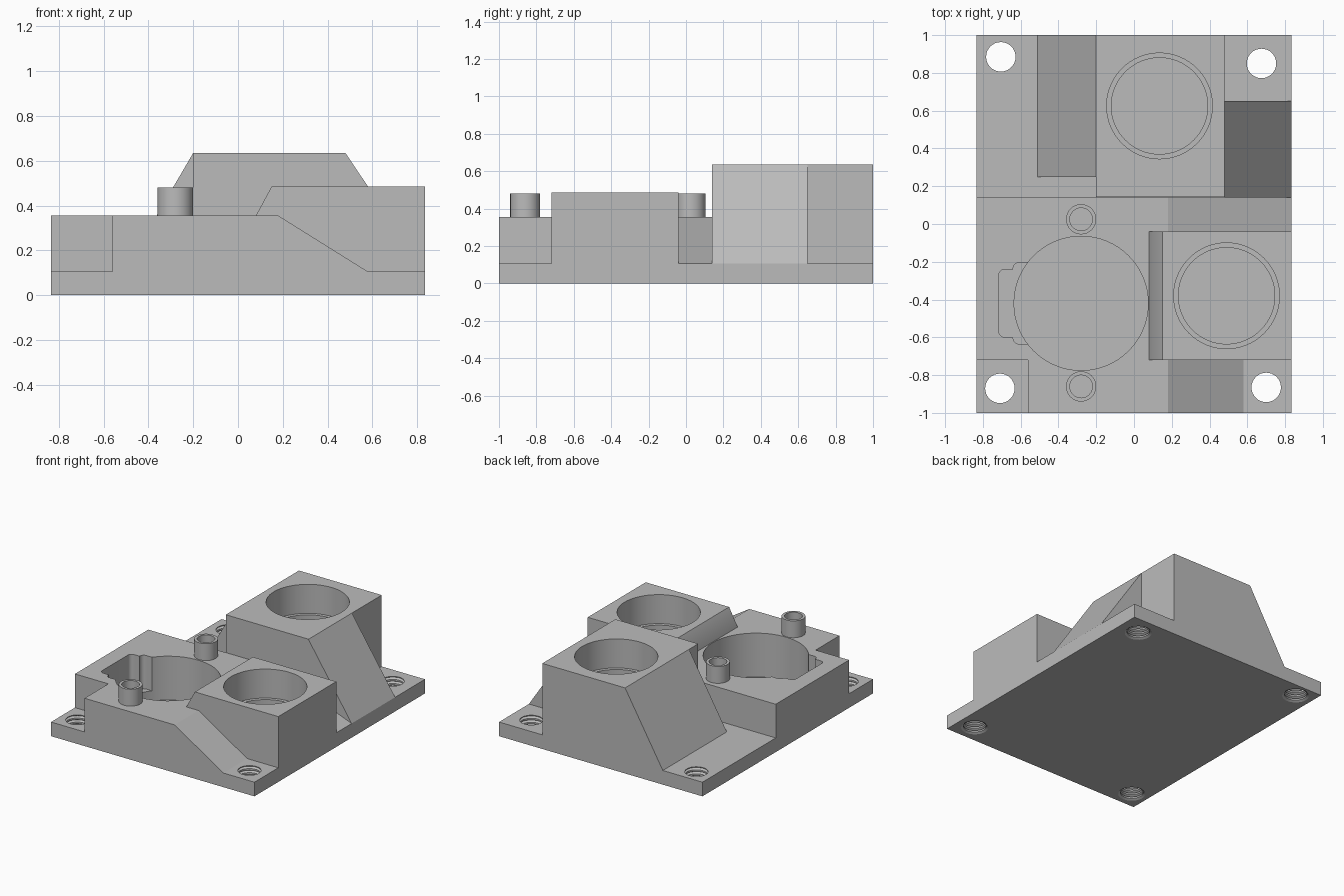
import bpy, bmesh, math
from mathutils import Vector

if "Cube" in bpy.data.objects:
    bpy.data.objects.remove(bpy.data.objects["Cube"])

grey = bpy.data.materials.new("plain grey")
grey.use_nodes = True
grey.diffuse_color = (0.5, 0.5, 0.5, 1)
grey.node_tree.nodes["Principled BSDF"].inputs["Base Color"].default_value = grey.diffuse_color


def make_object(name, bm):
    bmesh.ops.recalc_face_normals(bm, faces=bm.faces)
    mesh = bpy.data.meshes.new(name)
    bm.to_mesh(mesh)
    bm.free()
    mesh.materials.append(grey)
    obj = bpy.data.objects.new(name, mesh)
    bpy.context.scene.collection.objects.link(obj)
    return obj


def prism(name, outline, start, end, along):
    """Extrude an outline: (x, z) points along y, or (x, y) points along z."""
    bm = bmesh.new()
    place = (lambda a, b: (a, start, b)) if along == "y" else (lambda a, b: (a, b, start))
    face = bm.faces.new([bm.verts.new(place(a, b)) for a, b in outline])
    out = bmesh.ops.extrude_face_region(bm, geom=[face])
    shift = Vector((0, end - start, 0) if along == "y" else (0, 0, end - start))
    moved = [v for v in out["geom"] if isinstance(v, bmesh.types.BMVert)]
    bmesh.ops.translate(bm, verts=moved, vec=shift)
    return make_object(name, bm)


def rect(x0, x1, y0, y1):
    return [(x0, y0), (x1, y0), (x1, y1), (x0, y1)]


def lathe(name, profile, x, y, steps=64):
    """Spin (radius, z) points about a vertical axis."""
    bm = bmesh.new()
    verts = [bm.verts.new((x + r, y, z)) for r, z in profile]
    edges = [bm.edges.new(pair) for pair in zip(verts, verts[1:])]
    bmesh.ops.spin(bm, geom=verts + edges, cent=(x, y, 0), axis=(0, 0, 1),
                   angle=2 * math.pi, steps=steps)
    bmesh.ops.remove_doubles(bm, verts=bm.verts, dist=0.0001)
    return make_object(name, bm)


def round_box(name, x0, x1, y0, y1, z0, z1, radius):
    obj = prism(name, rect(x0, x1, y0, y1), z0, z1, "z")
    bm = bmesh.new()
    bm.from_mesh(obj.data)
    upright = [e for e in bm.edges if abs(e.verts[0].co.z - e.verts[1].co.z) > 0.01]
    bmesh.ops.bevel(bm, geom=upright, offset=radius, segments=5, affect="EDGES", profile=0.5)
    bm.to_mesh(obj.data)
    bm.free()
    return obj


def cut(target, cutters):
    for cutter in cutters:
        cutter.hide_render = True
        mod = target.modifiers.new("cut", "BOOLEAN")
        mod.operation = "DIFFERENCE"
        mod.solver = "EXACT"
        mod.object = cutter
    graph = bpy.context.evaluated_depsgraph_get()
    mesh = bpy.data.meshes.new_from_object(target.evaluated_get(graph))
    target.modifiers.clear()
    target.data = mesh


def stepped_bore(name, x, y, top, ledge, floor):
    return lathe(name, [(0, top + 0.1), (0.28, top + 0.1), (0.28, ledge),
                        (0.255, ledge), (0.255, floor), (0, floor)], x, y)


W, PLATE, DECK, LOW, HIGH = 0.835, 0.105, 0.355, 0.485, 0.635

# Main solids
base_plate = prism("base_plate", rect(-W, W, -1, 1), 0, PLATE, "z")
deck = prism("deck", [(-0.56, -1), (0.18, -1), (0.18, 0.14), (-W, 0.14),
                      (-W, -0.72), (-0.56, -0.72)], PLATE, DECK, "z")
front_ramp = prism("front_ramp", [(0.18, PLATE), (0.58, PLATE), (0.18, DECK)],
                   -1, -0.72, "y")
middle_ramp = prism("middle_ramp", [(0.18, PLATE), (W, PLATE), (0.18, DECK)],
                    -0.04, 0.14, "y")
low_block = prism("low_block", [(0.08, PLATE), (W, PLATE), (W, LOW), (0.15, LOW),
                                (0.08, DECK)], -0.72, -0.04, "y")
high_block = prism("high_block", rect(-0.2, 0.48, 0.142, 1), PLATE, HIGH, "z")
left_buttress = prism("left_buttress", [(-0.51, PLATE), (-0.2, PLATE), (-0.2, HIGH)],
                      0.25, 1, "y")
right_buttress = prism("right_buttress", [(0.48, PLATE), (W, PLATE), (0.48, HIGH)],
                       0.14, 0.65, "y")

# Round pocket with a stepped side notch
pocket = [
    lathe("pocket_cutter", [(0, 0.6), (0.355, 0.6), (0.355, 0.03), (0, 0.03)], -0.28, -0.42),
    round_box("notch_cutter", -0.64, -0.4, -0.635, -0.205, PLATE + 0.001, 0.6, 0.03),
    round_box("slot_cutter", -0.715, -0.5, -0.6, -0.24, PLATE + 0.001, 0.6, 0.03),
]

# Threaded corner holes
pitch, turns = 0.03, 5
thread = [(0, -0.02)]
for i in range(turns):
    z = -0.02 + i * pitch
    thread += [(0.078, z), (0.078, z + pitch * 0.4), (0.095, z + pitch * 0.7)]
top = -0.02 + turns * pitch
thread += [(0.078, top), (0, top)]
corners = [(-0.705, 0.885), (0.675, 0.85), (-0.71, -0.87), (0.70, -0.865)]
holes = [lathe("thread_cutter", thread, x, y, 32) for x, y in corners]

# Stepped bores in the two blocks
low_bore = stepped_bore("low_bore_cutter", 0.49, -0.38, LOW, 0.27, 0.23)
high_bore = stepped_bore("high_bore_cutter", 0.135, 0.625, HIGH, 0.42, 0.38)

cut(base_plate, holes + pocket[:1])
cut(deck, pocket)
cut(low_block, [low_bore])
cut(high_block, [high_bore])

# Hollow posts
posts = [lathe(name, [(0, DECK), (0.08, DECK), (0.08, 0.48), (0.06, 0.48),
                      (0.06, DECK + 0.005), (0, DECK + 0.005)], -0.28, y, 32)
         for name, y in (("rear_post", 0.025), ("front_post", -0.86))]

for cutter in pocket + holes + [low_bore, high_bore]:
    bpy.data.objects.remove(cutter)

# Smooth the round walls, keep edges sharp
bpy.ops.object.select_all(action="DESELECT")
for obj in [base_plate, deck, low_block, high_block] + posts:
    obj.select_set(True)
    bpy.context.view_layer.objects.active = obj
bpy.ops.object.shade_smooth_by_angle(angle=math.radians(30))
